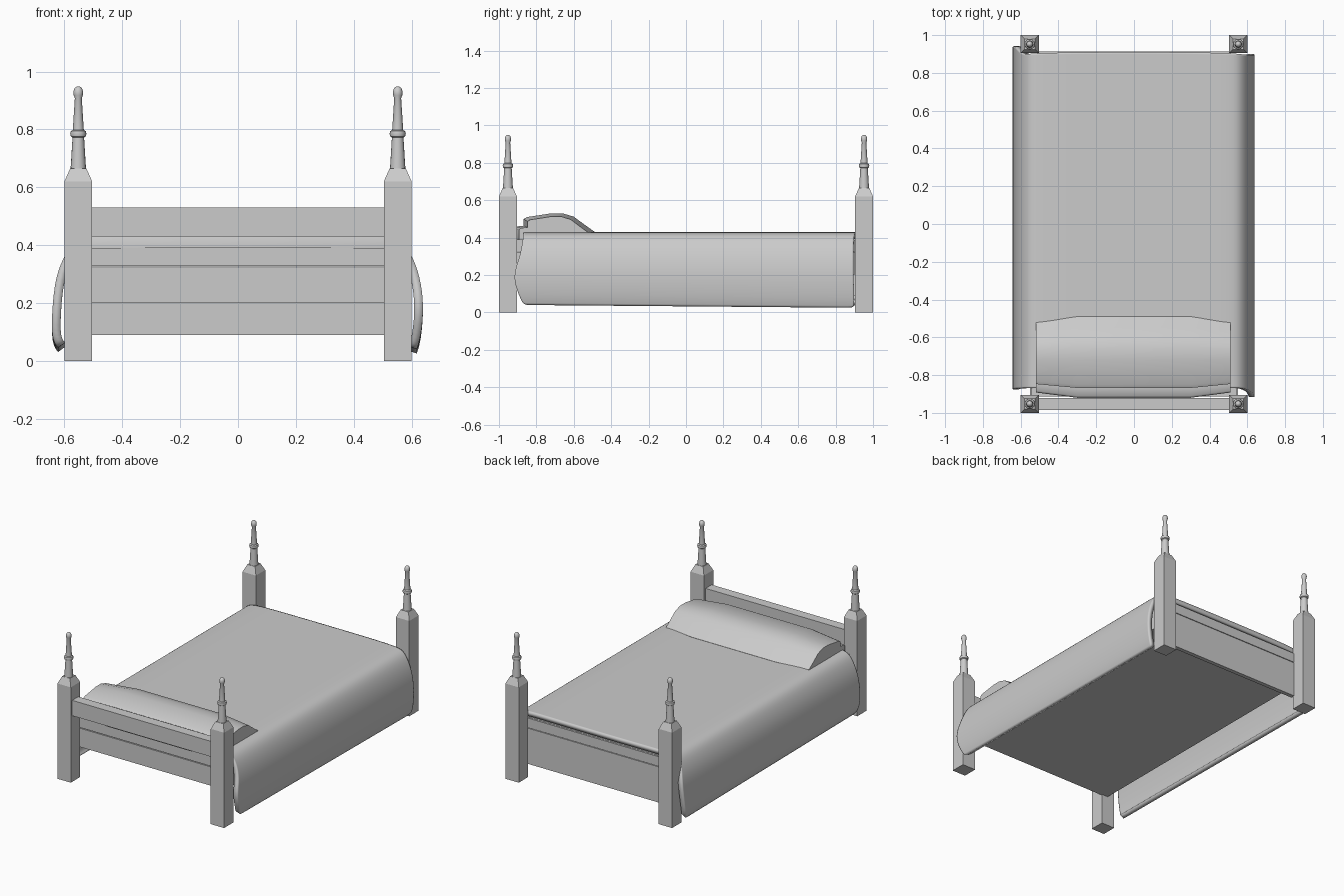
import bpy, bmesh
from math import cos, sin, tau

if "Cube" in bpy.data.objects:
    bpy.data.objects.remove(bpy.data.objects["Cube"])


def finish(name, bm, angle=None, recalc=True):
    if recalc:
        bmesh.ops.recalc_face_normals(bm, faces=bm.faces)
    me = bpy.data.meshes.new(name)
    bm.to_mesh(me)
    bm.free()
    ob = bpy.data.objects.new(name, me)
    bpy.context.collection.objects.link(ob)
    if angle:
        bpy.ops.object.select_all(action='DESELECT')
        ob.select_set(True)
        bpy.context.view_layer.objects.active = ob
        bpy.ops.object.shade_smooth_by_angle(angle=angle)
    return ob


def box(name, x, y, z):
    bm = bmesh.new()
    bmesh.ops.create_cube(bm, size=1)
    for v in bm.verts:
        v.co = [r[0] + (c + 0.5) * (r[1] - r[0]) for c, r in zip(v.co, (x, y, z))]
    return finish(name, bm)


def loft(name, rings, angle=None):
    bm = bmesh.new()
    rows = [[bm.verts.new(p) for p in r] for r in rings]
    n = len(rows[0])
    for a, b in zip(rows, rows[1:]):
        for i in range(n):
            j = (i + 1) % n
            bm.faces.new((a[i], a[j], b[j], b[i]))
    bm.faces.new(rows[0])
    bm.faces.new(rows[-1])
    return finish(name, bm, angle)


def four_corners(ob):
    m = ob.modifiers.new("Mirror", 'MIRROR')
    m.use_axis = (True, True, False)


PX, PY = 0.552, 0.952

# Square posts with tapered shoulders
four_corners(loft("bed_post", [
    [(PX + sx * h, PY + sy * h, z) for sx, sy in ((-1, -1), (1, -1), (1, 1), (-1, 1))]
    for h, z in ((0.048, 0), (0.048, 0.62), (0.028, 0.665))]))

# Turned finials
profile = [(0.027, 0.66), (0.025, 0.69), (0.020, 0.772), (0.026, 0.776), (0.028, 0.785),
           (0.026, 0.794), (0.019, 0.798), (0.012, 0.908), (0.016, 0.918),
           (0.017, 0.930), (0.013, 0.942), (0.006, 0.948), (0.001, 0.949)]
four_corners(loft("post_finial", [
    [(PX + r * cos(tau * k / 16), PY + r * sin(tau * k / 16), z) for k in range(16)]
    for r, z in profile], 0.7))

# Frame, boards and mattress
box("head_rail", (-0.51, 0.51), (-0.985, -0.922), (0.43, 0.53))
box("foot_board", (-0.51, 0.51), (0.885, 0.912), (0.09, 0.322))
box("foot_rail", (-0.51, 0.51), (0.885, 0.912), (0.326, 0.388))
box("bed_frame", (-0.55, 0.55), (-0.912, 0.90), (0.20, 0.322))
box("mattress", (-0.545, 0.545), (-0.912, 0.90), (0.327, 0.39))

# Pillow with a lip at the back, narrower at both ends
section = [(-0.92, 0.39), (-0.92, 0.45), (-0.91, 0.46), (-0.868, 0.463), (-0.868, 0.50),
           (-0.85, 0.51), (-0.72, 0.53), (-0.66, 0.53), (-0.60, 0.512), (-0.55, 0.475),
           (-0.49, 0.432), (-0.50, 0.39)]
loft("pillow", [
    [(x, -0.72 + (y + 0.72) * s, 0.39 + (z - 0.39) * h) for y, z in section]
    for x, s, h in ((-0.52, 0.86, 0.88), (-0.3, 1, 1), (0.3, 1, 1), (0.51, 0.86, 0.88))], 0.8)

# Blanket draped over both sides: x, z, front y, rear y
drape = [(-0.622, 0.03, -0.85, 0.90), (-0.645, 0.06, -0.86, 0.92), (-0.643, 0.17, -0.88, 0.94),
         (-0.632, 0.29, -0.87, 0.945), (-0.598, 0.37, -0.87, 0.90), (-0.56, 0.42, -0.868, 0.90),
         (-0.50, 0.431, -0.868, 0.905), (-0.25, 0.431, -0.868, 0.91), (0.25, 0.431, -0.868, 0.91),
         (0.50, 0.431, -0.868, 0.905), (0.56, 0.42, -0.868, 0.90), (0.60, 0.37, -0.875, 0.895),
         (0.63, 0.29, -0.89, 0.895), (0.643, 0.19, -0.93, 0.895), (0.633, 0.07, -0.89, 0.90),
         (0.618, 0.025, -0.87, 0.90)]
steps = (0, 0.02, 0.1, 0.35, 0.65, 0.9, 0.98, 1)
bm = bmesh.new()
cols = [[bm.verts.new((x, a + (b - a) * t, z + (0.015 * (1 - t) if z < 0.1 else 0)))
         for t in steps] for x, z, a, b in drape]
for p, q in zip(cols, cols[1:]):
    for j in range(len(steps) - 1):
        bm.faces.new((p[j], q[j], q[j + 1], p[j + 1]))
blanket = finish("blanket", bm, 0.8, recalc=False)
sub = blanket.modifiers.new("Subdivision", 'SUBSURF')
sub.levels = sub.render_levels = 2
solid = blanket.modifiers.new("Thickness", 'SOLIDIFY')
solid.thickness = 0.03
solid.offset = -1
